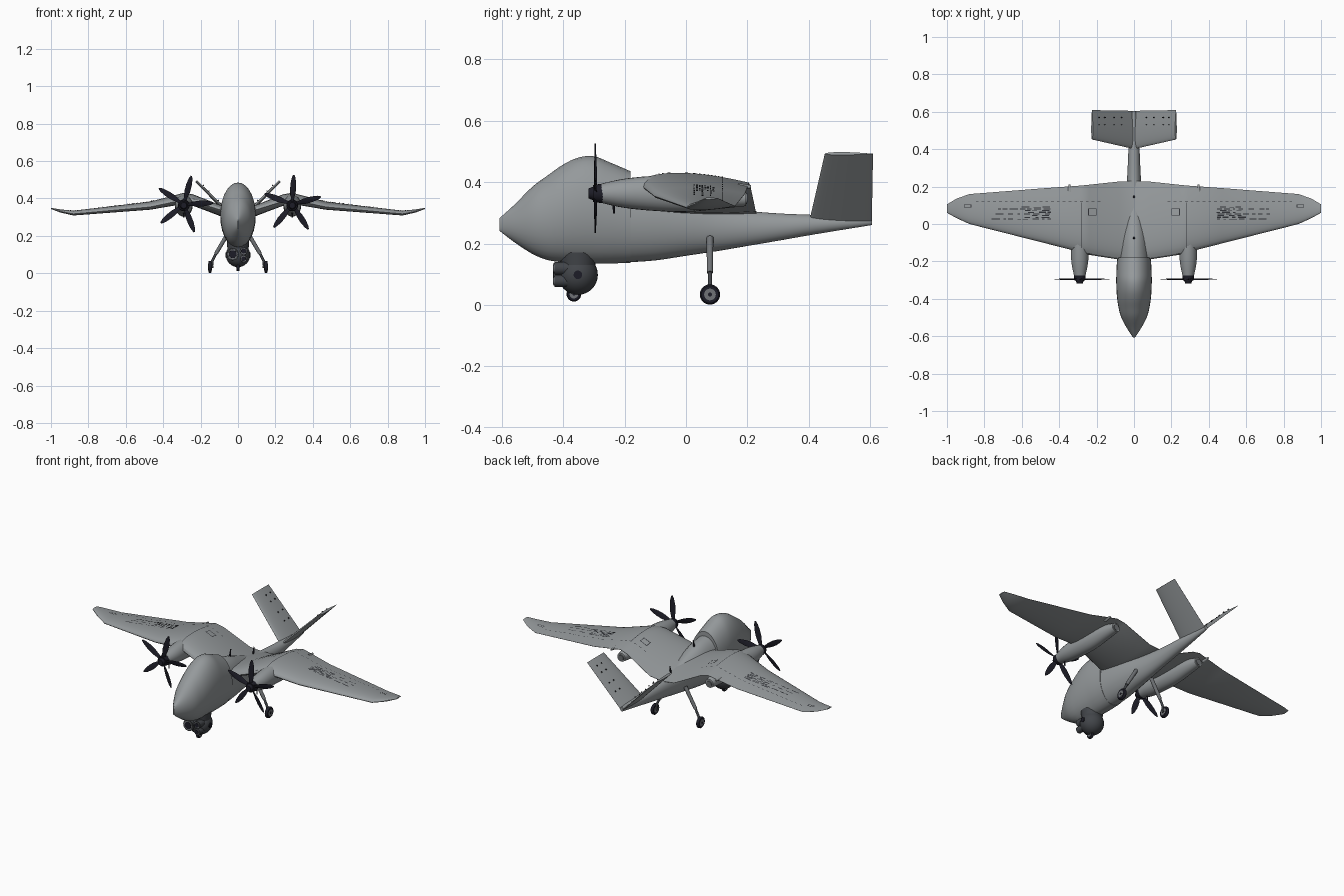
import bpy, bmesh, math, random
from mathutils import Vector, Matrix

cube = bpy.data.objects.get("Cube")
if cube:
    bpy.data.objects.remove(cube, do_unlink=True)


def material(name, rgb):
    m = bpy.data.materials.new(name)
    m.use_nodes = True
    m.diffuse_color = (*rgb, 1)
    m.node_tree.nodes["Principled BSDF"].inputs["Base Color"].default_value = (*rgb, 1)
    return m


GREY = material("airframe grey", (.30, .32, .33))
DARK = material("sensor dark grey", (.055, .06, .068))
BLACK = material("propeller black", (.012, .012, .02))
METAL = material("strut grey", (.16, .17, .18))
LINE = material("marking dark", (.03, .032, .038))


def make(name, bm, mat, smooth=40):
    bmesh.ops.recalc_face_normals(bm, faces=bm.faces)
    me = bpy.data.meshes.new(name)
    bm.to_mesh(me)
    bm.free()
    me.materials.append(mat)
    ob = bpy.data.objects.new(name, me)
    bpy.context.collection.objects.link(ob)
    if smooth:
        bpy.ops.object.select_all(action='DESELECT')
        ob.select_set(True)
        bpy.context.view_layer.objects.active = ob
        bpy.ops.object.shade_smooth_by_angle(angle=math.radians(smooth))
    return ob


def add_loft(bm, rings):
    """Skin a list of closed rings and cap both ends."""
    vs = [[bm.verts.new(p) for p in ring] for ring in rings]
    n = len(vs[0])
    for a, b in zip(vs, vs[1:]):
        for i in range(n):
            j = (i + 1) % n
            bm.faces.new((a[i], a[j], b[j], b[i]))
    bm.faces.new(vs[0])
    bm.faces.new(vs[-1])


def loft(name, rings, mat, smooth=40):
    bm = bmesh.new()
    add_loft(bm, rings)
    return make(name, bm, mat, smooth)


def refine(rows, steps=4):
    """Catmull-Rom resampling of profile rows."""
    rows = [Vector(r) for r in rows]
    out = []
    for i in range(len(rows) - 1):
        a, b, c, d = (rows[max(0, min(len(rows) - 1, i + k))] for k in (-1, 0, 1, 2))
        for s in range(steps):
            t = s / steps
            out.append(b + (c - a) * (t / 2) + (a * 2 - b * 5 + c * 4 - d) * (t * t / 2)
                       + (b * 3 - a - c * 3 + d) * (t ** 3 / 2))
    return out + [rows[-1]]


def body(name, rows, x=0, sides=28):
    """Elliptical body from rows of (y, top, bottom, half width)."""
    rings = []
    for y, top, bot, hw in refine(rows):
        angles = [math.tau * i / sides for i in range(sides)]
        rings.append([(x + hw * math.cos(a), y, (top + bot) / 2 + (top - bot) / 2 * math.sin(a))
                      for a in angles])
    return loft(name, rings, GREY)


def rod(name, p, q, r1, r2, mat, sides=20):
    p, q = Vector(p), Vector(q)
    bm = bmesh.new()
    rot = (q - p).to_track_quat('Z', 'Y').to_matrix().to_4x4()
    bmesh.ops.create_cone(bm, cap_ends=True, segments=sides, radius1=r1, radius2=r2,
                          depth=(q - p).length, matrix=Matrix.Translation((p + q) / 2) @ rot)
    return make(name, bm, mat)


# Fuselage: raised forward body with a blunt step, then a slim aft body
body("forward_fuselage", [(-.608, .282, .242, .004), (-.56, .325, .205, .036), (-.5, .385, .166, .068),
                          (-.45, .422, .146, .082), (-.4, .457, .139, .09), (-.35, .48, .136, .094),
                          (-.3, .484, .135, .095), (-.25, .465, .135, .094), (-.18, .435, .137, .09)])
body("aft_fuselage", [(-.2, .412, .138, .087), (-.1, .395, .145, .08), (0, .36, .16, .068),
                      (.1, .325, .175, .052), (.2, .307, .192, .04), (.3, .298, .209, .034),
                      (.42, .293, .23, .028), (.605, .285, .26, .01)])

# Cranked gull wing: (x, leading y, trailing y, leading z, trailing z, thickness)
WING = [(0, -.19, .23, .325, .297, .05), (.08, -.19, .227, .335, .305, .052),
        (.24, -.165, .21, .385, .385, .06), (.29, -.15, .205, .393, .397, .058),
        (.47, -.104, .192, .355, .362, .042), (.88, 0, .16, .318, .322, .025),
        (.95, .032, .135, .331, .333, .016), (1, .06, .105, .346, .347, .006)]
FRACS = [((i / 12) ** 1.6) for i in range(13)]


def foil(t):
    return 2.598 * math.sqrt(max(t, 0)) * (1 - t) + .03


def foil_ring(lead, trail, thick, normal):
    lead, trail, normal = Vector(lead), Vector(trail), Vector(normal)
    up = [lead.lerp(trail, t) + normal * (thick * .6 * foil(t)) for t in FRACS]
    low = [lead.lerp(trail, t) - normal * (thick * .4 * foil(t)) for t in FRACS]
    return up + low[::-1]


def wing_top(x, y):
    for a, b in zip(WING, WING[1:]):
        if abs(x) <= b[0]:
            k = (abs(x) - a[0]) / (b[0] - a[0])
            _, y0, y1, z0, z1, th = Vector(a).lerp(Vector(b), k)
            t = min(1, max(0, (y - y0) / (y1 - y0)))
            return z0 + (z1 - z0) * t + th * .6 * foil(t)


for side, s in (("left", 1), ("right", -1)):
    loft(side + "_wing", [foil_ring((s * x, y0, z0), (s * x, y1, z1), th, (0, 0, 1))
                          for x, y0, y1, z0, z1, th in WING], GREY, 30)

    # Slanted tail fin
    n = Vector((-s, 0, 1)).normalized()
    loft(side + "_tail_fin", [foil_ring((s * .005, .402, .275), (s * .005, .605, .268), .02, n),
                              foil_ring((s * .225, .452, .492), (s * .225, .609, .492), .013, n)], GREY, 30)

    # Engine nacelle, exhaust and underside probe
    ex = s * .29
    body(side + "_nacelle", [(-.275, .395, .332, .031), (-.2, .411, .316, .045), (-.1, .42, .306, .048),
                             (0, .416, .303, .046), (.1, .4, .312, .038), (.195, .372, .322, .026)], ex, 24)
    rod(side + "_exhaust", (ex, .18, .346), (ex, .2, .345), .019, .017, METAL)
    rod(side + "_probe", (ex, -.235, .325), (ex, -.235, .297), .004, .003, BLACK, 8)
    rod(side + "_flap_fairing", (s * .345, .17, .385), (s * .345, .212, .385), .012, .005, GREY, 10)

    # Propeller: hub and five blades
    rod(side + "_propeller_hub", (ex, -.27, .363), (ex, -.302, .363), .032, .028, BLACK)
    rod(side + "_spinner", (ex, -.302, .363), (ex, -.318, .363), .022, .016, BLACK)
    bm = bmesh.new()
    start = 87 if s > 0 else 75
    for k in range(5):
        spin = Matrix.Rotation(-math.radians(start + 72 * k), 4, 'Y')
        rings = []
        for r, w, pitch in ((.015, .008, 30), (.04, .011, 26), (.07, .016, 18), (.105, .016, 13),
                            (.14, .011, 10), (.158, .004, 8)):
            tilt = Matrix.Rotation(math.radians(pitch), 4, 'X')
            rings.append([Vector((ex, -.295, .368)) + spin @ (Vector((r, 0, 0)) + tilt @ Vector((0, dy, dz)))
                          for dy, dz in ((0, -w), (-.003, 0), (0, w), (.002, 0))])
        add_loft(bm, rings)
    make(side + "_propeller_blades", bm, BLACK, 30)


def wheel(name, x, y, z, r, w):
    """Rounded tyre with a raised rim and a dark hub."""
    prof = [(-w, .62), (-w, .85), (-w * .6, .97), (0, 1), (w * .6, .97), (w, .85), (w, .62)]
    loft(name + "_tyre", [[(x + dx, y + r * f * math.cos(a), z + r * f * math.sin(a))
                           for a in (math.tau * i / 24 for i in range(24))] for dx, f in prof], BLACK)
    rod(name + "_rim", (x - w * 1.1, y, z), (x + w * 1.1, y, z), r * .58, r * .58, METAL)
    rod(name + "_hub", (x - w * 1.3, y, z), (x + w * 1.3, y, z), r * .2, r * .2, BLACK, 10)


# Landing gear
for side, s in (("left", 1), ("right", -1)):
    wheel(side + "_main_wheel", s * .15, .078, .034, .033, .009)
    rod(side + "_main_strut", (s * .05, .078, .22), (s * .118, .078, .105), .011, .01, METAL, 12)
    rod(side + "_main_piston", (s * .118, .078, .105), (s * .14, .078, .06), .007, .007, DARK, 12)
    rod(side + "_main_fork", (s * .136, .078, .07), (s * .138, .078, .032), .006, .005, DARK, 10)
    rod(side + "_main_axle", (s * .132, .078, .034), (s * .155, .078, .034), .005, .005, METAL, 10)
wheel("nose_wheel", 0, -.365, .035, .024, .008)
for s in (1, -1):
    rod("nose_fork", (s * .013, -.365, .035), (s * .013, -.36, .09), .004, .005, METAL, 8)

# Sensor turret: ball, collar, side pivots and three lens barrels
bm = bmesh.new()
bmesh.ops.create_uvsphere(bm, u_segments=28, v_segments=16, radius=.065,
                          matrix=Matrix.Translation((0, -.352, .098)))
make("sensor_ball", bm, DARK)
rod("sensor_collar", (0, -.352, .125), (0, -.352, .17), .056, .06, DARK, 28)
rod("sensor_pivot", (-.067, -.352, .098), (.067, -.352, .098), .014, .014, BLACK)
for label, x, z, r in (("large", -.028, .102, .033), ("upper", .03, .119, .021), ("lower", .03, .078, .019)):
    rod(label + "_lens_barrel", (x, -.37, z), (x, -.428, z), r, r, DARK)
    rod(label + "_lens_ring", (x, -.426, z), (x, -.431, z), r * .82, r * .8, METAL)
    rod(label + "_lens_glass", (x, -.429, z), (x, -.433, z), r * .65, r * .62, BLACK)

# Spine antennas
for y, z in ((-.08, .385), (.14, .315)):
    rod("spine_antenna", (0, y, z - .01), (0, y + .012, z + .04), .006, .003, BLACK, 8)

# Wing markings: thin patches that follow the upper skin
random.seed(4)
marks = bmesh.new()


def strip(x0, x1, y0, y1):
    nx, ny = max(1, round((x1 - x0) / .04)), max(1, round((y1 - y0) / .02))
    grid = [[marks.verts.new((x, y, wing_top(x, y) + .0025))
             for y in (y0 + (y1 - y0) * j / ny for j in range(ny + 1))]
            for x in (x0 + (x1 - x0) * i / nx for i in range(nx + 1))]
    for i in range(nx):
        for j in range(ny):
            marks.faces.new((grid[i][j], grid[i + 1][j], grid[i + 1][j + 1], grid[i][j + 1]))


def patch(s, x0, x1, y0, y1):
    strip(min(s * x0, s * x1), max(s * x0, s * x1), y0, y1)


def frame(s, x0, x1, y0, y1, w=.004):
    for a, b in ((y0, y0 + w), (y1 - w, y1)):
        patch(s, x0, x1, a, b)
    for a, b in ((x0, x0 + w), (x1 - w, x1)):
        patch(s, a, b, y0, y1)


for s in (1, -1):
    for row in range(8):
        y = .024 + row * .009
        x = .44 + random.random() * .02
        end = .56 if row % 3 else .72
        while x < end:
            length = random.uniform(.012, .045)
            patch(s, x, x + length, y, y + random.choice((.004, .006)))
            x += length + random.uniform(.006, .03)
    for k in range(22):
        patch(s, .18 + k * .031, .195 + k * .031, .117, .12)
    patch(s, .279, .282, -.14, .115)
    frame(s, .2, .245, .045, .083)
    frame(s, .87, .91, .088, .104, .003)
make("wing_markings", marks, LINE, 0)

# Tail fin fastener marks on the upper faces
bm = bmesh.new()
for s in (1, -1):
    for d in (.07, .11, .16, .19):
        for y in (.53, .57):
            up = Matrix.Rotation(-s * math.pi / 4, 4, 'Y')
            pos = Vector((s * d, y, .275 + d)) + Vector((-s, 0, 1)).normalized() * .007
            bmesh.ops.create_cube(bm, size=1, matrix=Matrix.Translation(pos) @ up
                                  @ Matrix.Diagonal((.007, .004, .006, 1)))
make("tail_markings", bm, LINE, 0)
